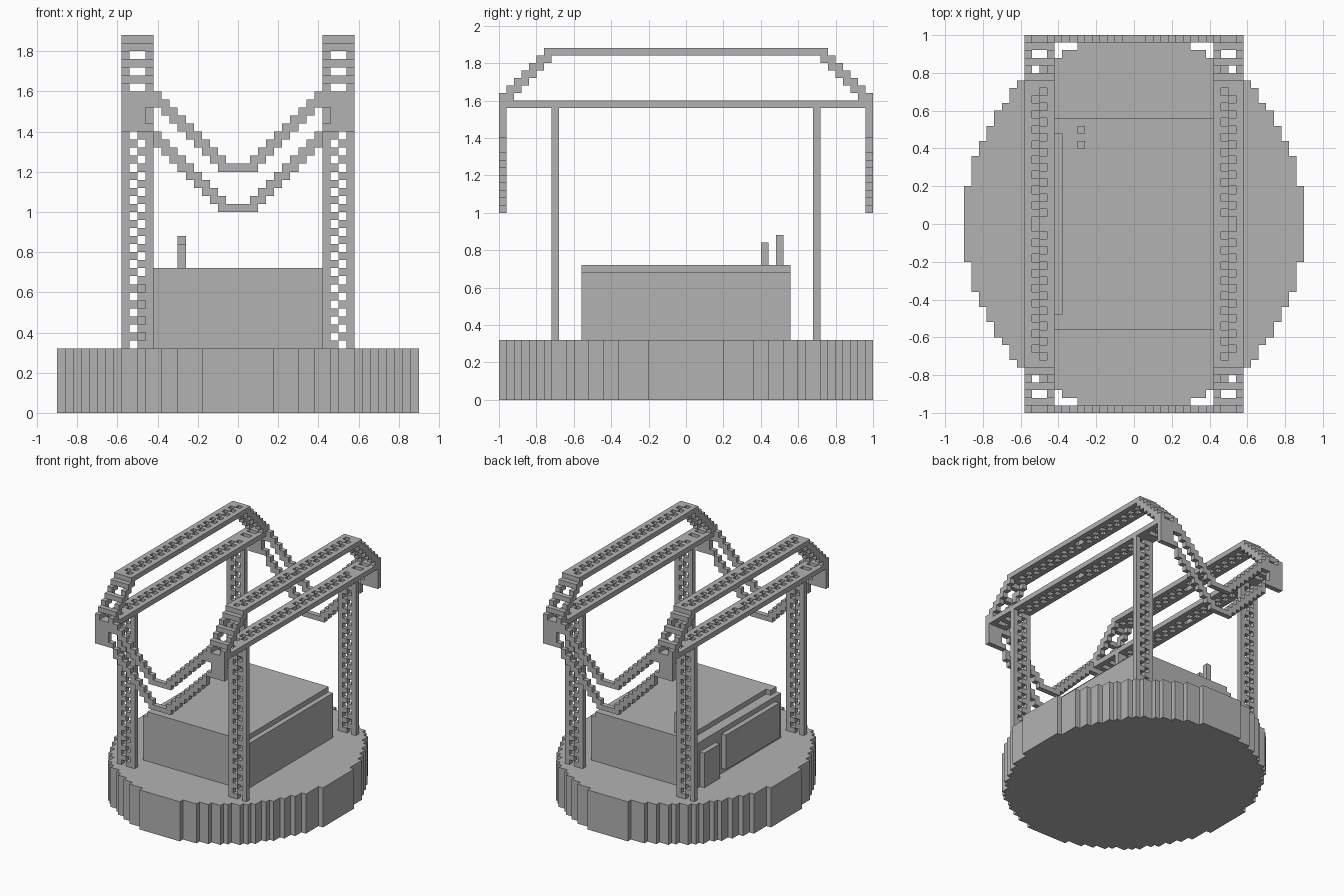
import bpy, bmesh, math

C = 0.04  # grid cell
old = bpy.data.objects.get("Cube")
if old:
    bpy.data.objects.remove(old, do_unlink=True)

grey = bpy.data.materials.new("plain grey")
grey.use_nodes = True
grey.diffuse_color = (0.45, 0.45, 0.45, 1)
grey.node_tree.nodes["Principled BSDF"].inputs["Base Color"].default_value = grey.diffuse_color


def finish(name, bm):
    bmesh.ops.recalc_face_normals(bm, faces=bm.faces)
    mesh = bpy.data.meshes.new(name)
    bm.to_mesh(mesh)
    bm.free()
    mesh.materials.append(grey)
    obj = bpy.data.objects.new(name, mesh)
    bpy.context.collection.objects.link(obj)


def part(name, boxes, sx=1, sy=1):
    """One object from (x0, x1, y0, y1, z0, z1) boxes, mirrored by the signs."""
    bm = bmesh.new()
    for x0, x1, y0, y1, z0, z1 in boxes:
        for v in bmesh.ops.create_cube(bm, size=1)["verts"]:
            v.co.x = sx * ((x0 + x1) / 2 + v.co.x * (x1 - x0))
            v.co.y = sy * ((y0 + y1) / 2 + v.co.y * (y1 - y0))
            v.co.z = (z0 + z1) / 2 + v.co.z * (z1 - z0)
    finish(name, bm)


# Truss rails and the two lattice columns between them
RAILS = ((0.42, 0.46), (0.54, 0.58))
COLUMNS = ((0.46, 0.50), (0.50, 0.54))


def lattice(start, end):
    """Rectangles (x0, x1, t0, t1): two rails with alternating infill cells."""
    rects = [(a, b, start, end) for a, b in RAILS]
    for k in range(round((end - start) / C)):
        rects.append((*COLUMNS[k % 2], start + k * C, start + (k + 1) * C))
    return rects


# Stepped oval base
rows = 25
outline = []
for j in range(-rows, rows):
    half = 22.5 * math.sqrt(1 - ((j + 0.5) / rows) ** 2)
    w = (math.floor(half) + 0.5) * C
    for y in (j * C, (j + 1) * C):
        if outline and outline[-1] == (w, y):
            continue
        if len(outline) > 1 and outline[-1][0] == w == outline[-2][0]:
            outline.pop()
        outline.append((w, y))
outline += [(-x, y) for x, y in reversed(outline)]
bm = bmesh.new()
face = bm.faces.new([bm.verts.new((x, y, 0)) for x, y in outline])
top = bmesh.ops.extrude_face_region(bm, geom=[face])["geom"]
bmesh.ops.translate(bm, vec=(0, 0, 0.32),
                    verts=[g for g in top if isinstance(g, bmesh.types.BMVert)])
finish("base", bm)

# Cabin body, roof with a side recess, door, shutter and chimneys
part("cabin", [(-0.46, 0.46, -0.56, 0.56, 0.32, 0.68)])
part("roof", [(-0.38, 0.42, -0.56, 0.56, 0.68, 0.72),
              (-0.42, -0.38, 0.48, 0.56, 0.68, 0.72),
              (-0.42, -0.38, -0.56, -0.48, 0.68, 0.72)])
part("door", [(-0.50, -0.46, 0.28, 0.48, 0.32, 0.60)])
part("shutter", [(-0.50, -0.46, -0.48, 0.20, 0.36, 0.64)])
part("short_chimney", [(-0.30, -0.26, 0.40, 0.44, 0.72, 0.84)])
part("tall_chimney", [(-0.30, -0.26, 0.48, 0.52, 0.72, 0.88)])

# Four corners: post, half beams, stepped beam end and hanging block
for sx, side in ((1, "left"), (-1, "right")):
    for sy, end in ((1, "back"), (-1, "front")):
        tag = f"{end}_{side}"
        part(f"post_{tag}",
             [(a, b, 0.68, 0.72, z0, z1) for a, b, z0, z1 in lattice(0.32, 1.56)], sx, sy)

        upper = [(a, b, y0, y1, 1.84, 1.88) for a, b, y0, y1 in lattice(0, 0.72)]
        upper.append((0.42, 0.58, 0.72, 0.76, 1.84, 1.88))
        part(f"upper_beam_{tag}", upper, sx, sy)

        lower = [(a, b, y0, y1, 1.56, 1.60) for a, b, y0, y1 in lattice(0, 0.72)]
        lower += [(a, b, 0.72, 1.0, 1.56, 1.60) for a, b in RAILS]
        lower += [(0.46, 0.54, y, y + w, 1.56, 1.60)
                  for y, w in ((0.72, 2 * C), (0.84, C), (0.92, 2 * C))]
        part(f"lower_beam_{tag}", lower, sx, sy)

        steps = []
        for k in range(6):
            y, z = 0.72 + k * C, 1.80 - k * C
            steps += [(a, b, y, y + 2 * C, z, z + C) for a, b in RAILS]
            if k % 2 == 0:
                steps.append((0.46, 0.54, y + C, y + 2 * C, z, z + C))
        part(f"beam_end_{tag}", steps, sx, sy)

        part(f"hanging_block_{tag}",
             [(0.46, 0.54, 0.96, 1.0, 1.40, 1.56), (0.42, 0.46, 0.96, 1.0, 1.52, 1.56),
              (0.42, 0.46, 0.96, 1.0, 1.40, 1.44), (0.54, 0.58, 0.96, 1.0, 1.40, 1.56)], sx, sy)

# Two stepped chains hanging across each end
for sy, end in ((1, "back"), (-1, "front")):
    for name, low in (("upper", 1.20), ("lower", 1.00)):
        links = [(-0.06, 0.06, 0.96, 1.0, low, low + C)]
        for k in range(9):
            x, z = 0.06 + k * C, low + k * C
            for a, b in ((x, x + C), (-x - C, -x)):
                links.append((a, b, 0.96, 1.0, z, z + 2 * C))
        part(f"{name}_chain_{end}", links, 1, sy)
